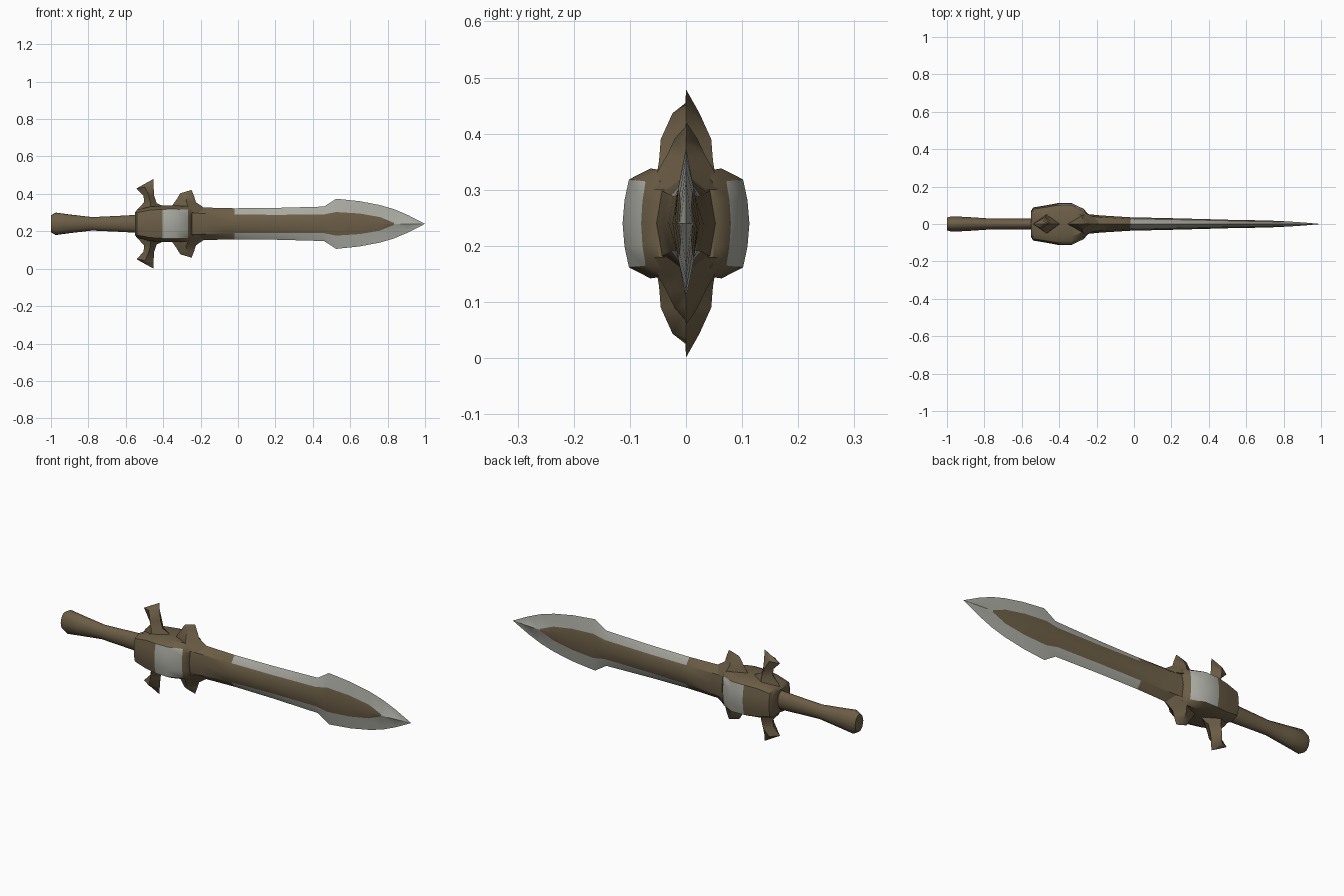
import bpy, bmesh, math

if "Cube" in bpy.data.objects:
    bpy.data.objects.remove(bpy.data.objects["Cube"])

CZ = 0.24  # height of the sword's long axis


def material(name, rgb):
    m = bpy.data.materials.new(name)
    m.diffuse_color = (*rgb, 1)
    m.use_nodes = True
    m.node_tree.nodes["Principled BSDF"].inputs["Base Color"].default_value = m.diffuse_color
    return m


BRONZE = material("bronze brown", (0.150, 0.112, 0.062))
STEEL = material("pale steel", (0.40, 0.405, 0.36))


def loft(name, rings, angle=35, rule=None, close=True):
    """Skin a list of equal-length point rings; rule(centre) picks the material."""
    bm = bmesh.new()
    rows = [[bm.verts.new((x, y, z + CZ)) for x, y, z in r] for r in rings]
    n = len(rows[0])
    for a, b in zip(rows, rows[1:]):
        for i in range(n):
            j = (i + 1) % n
            bm.faces.new((a[i], a[j], b[j], b[i]))
    if close:
        bm.faces.new(rows[0])
        bm.faces.new(rows[-1])
    bmesh.ops.remove_doubles(bm, verts=bm.verts, dist=0.0005)
    bmesh.ops.recalc_face_normals(bm, faces=bm.faces)
    if rule:
        for f in bm.faces:
            c = f.calc_center_median()
            f.material_index = rule(c.x, c.y, c.z - CZ)
    me = bpy.data.meshes.new(name)
    bm.to_mesh(me)
    bm.free()
    me.materials.append(BRONZE)
    me.materials.append(STEEL)
    ob = bpy.data.objects.new(name, me)
    bpy.context.collection.objects.link(ob)
    bpy.ops.object.select_all(action='DESELECT')
    ob.select_set(True)
    bpy.context.view_layer.objects.active = ob
    bpy.ops.object.shade_smooth_by_angle(angle=math.radians(angle))
    return ob


def mirrored(quarter):
    """Full (y, z) outline from a quarter running from the y axis to the z axis."""
    half = quarter + [(-y, z) for y, z in reversed(quarter) if y > 0]
    return half + [(y, -z) for y, z in reversed(half) if z > 0]


# Handle with flared pommel: x, half depth, half height
handle = [(-1.0, .034, .045), (-.975, .041, .060), (-.90, .038, .050), (-.78, .030, .036),
          (-.65, .029, .042), (-.50, .030, .050)]
loft("handle", [[(x, y, z) for y, z in
                 mirrored([(d, 0), (d * .8, h * .6), (d * .35, h * .95), (0, h)])]
                for x, d, h in handle], 45)


# Guard block with steel cheek plates on both sides
def guard_ring(x, d, h):
    q = [(d, 0), (d * .97, h * .42), (d * .9, h * .8), (d * .56, h), (0, h * .9)]
    return [(x, y, z) for y, z in mirrored(q)]


guard = [(-.55, .070, .062), (-.54, .088, .075), (-.47, .100, .092), (-.405, .112, .097),
         (-.335, .113, .098), (-.268, .080, .094), (-.245, .052, .094)]
loft("guard_block", [guard_ring(*g) for g in guard], 40,
     lambda x, y, z: int(-.405 < x < -.265 and abs(y) > .075 and abs(z) < .085))


# Wings of the guard: left x, left z, right x, right z, half depth
def wing(name, sections, side):
    rings = []
    for xl, zl, xr, zr, d in sections:
        xm, zm = xl * .5 + xr * .5, zl * .5 + zr * .5
        rings.append([(xl, 0, zl * side), (xm, d, zm * side),
                      (xr, 0, zr * side), (xm, -d, zm * side)])
    loft(name, rings, 40)


REAR = [(-.55, .05, -.38, .05, .060), (-.535, .080, -.40, .095, .052),
        (-.502, .115, -.435, .110, .048), (-.505, .150, -.448, .150, .045),
        (-.542, .188, -.452, .205, .024), (-.541, .190, -.453, .239, .001)]
FORE = [(-.37, .06, -.15, .06, .062), (-.35, .100, -.185, .088, .050),
        (-.330, .128, -.225, .115, .034), (-.312, .158, -.234, .145, .020),
        (-.306, .164, -.248, .181, .001)]
for tag, side in (("upper", 1), ("lower", -1)):
    wing(tag + "_rear_wing", REAR, side)
    wing(tag + "_fore_wing", FORE, side)

# Blade: x, half depth at ridge, half depth at shoulder, shoulder height, edge height
blade = [(-.28, .056, .046, .060, .100), (-.18, .046, .036, .055, .087),
         (-.02, .036, .026, .050, .083), (.20, .031, .021, .048, .085),
         (.46, .024, .016, .050, .092), (.525, .022, .014, .063, .134),
         (.65, .020, .011, .055, .121), (.76, .017, .009, .036, .100),
         (.835, .013, .010, .005, .078), (.91, .008, .006, .002, .046),
         (1.0, .0002, .0001, .0001, .0002)]
rings = [[(x, y, z) for y, z in mirrored([(r, 0), (s, b), (0, h)])]
         for x, r, s, b, h in blade]


def blade_colour(x, y, z):
    if x < -.02:
        return 0
    if x > .84:
        return 1
    # shoulder line interpolated along the blade separates core and edge
    for a, b in zip(blade, blade[1:]):
        if a[0] <= x <= b[0]:
            t = (x - a[0]) / (b[0] - a[0])
            return int(abs(z) > a[3] + t * (b[3] - a[3]))
    return 0


loft("blade", rings, 30, blade_colour)
